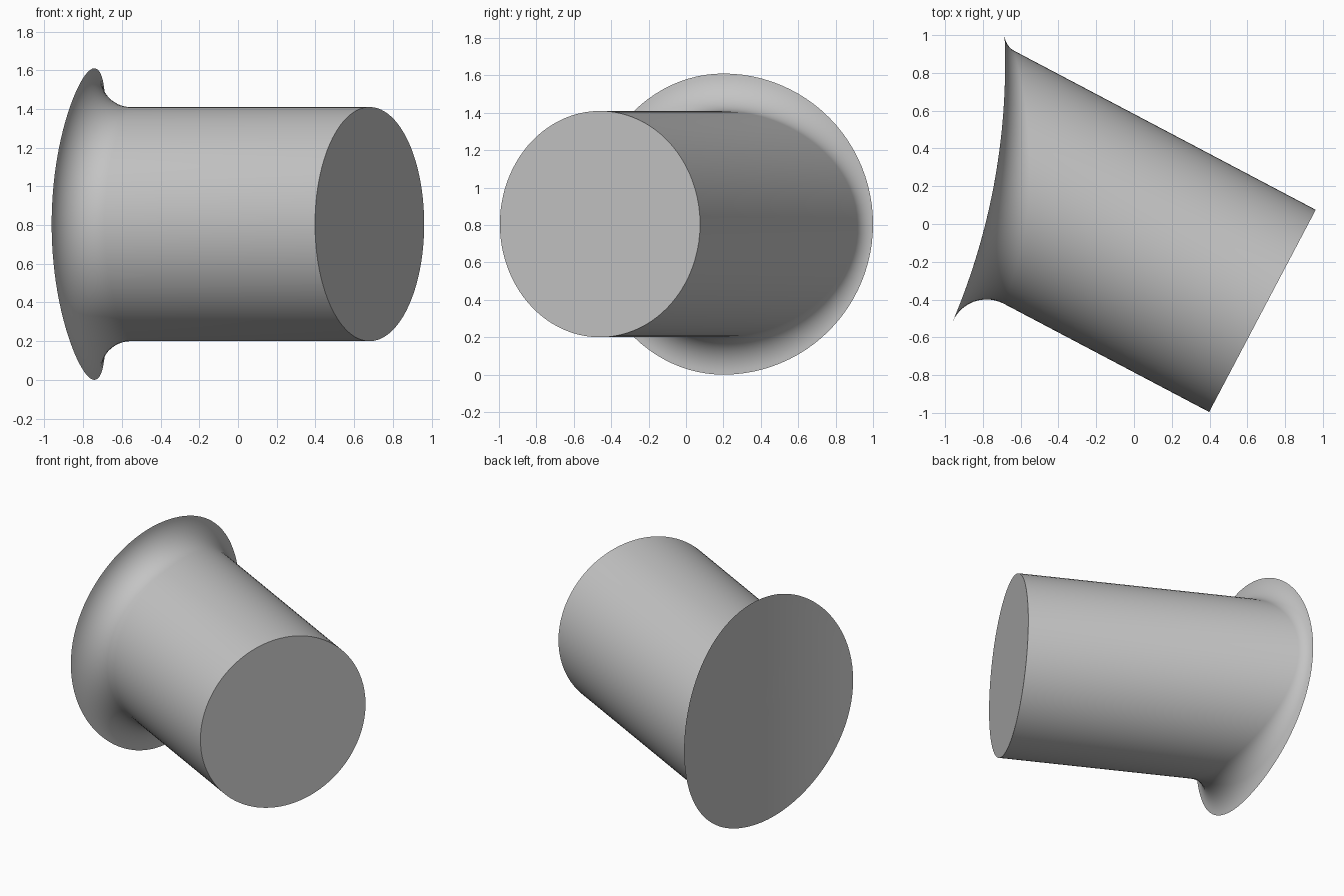
import bpy, bmesh, math
from mathutils import Vector

cube = bpy.data.objects.get("Cube")
if cube:
    bpy.data.objects.remove(cube, do_unlink=True)

# Main dimensions
SEGMENTS = 96
FILLET_STEPS = 12
BACK_RINGS = 10
MID_Z = 0.805
PIPE_RADIUS = 0.605
WALL_RADIUS, WALL_FRONT, WALL_Y = 3.5, -0.682, 0.85
cap_center = Vector((0.68, -0.46, MID_Z))
tilt = math.radians(27.8)
axis = Vector((-math.cos(tilt), math.sin(tilt), 0))
side = Vector((math.sin(tilt), math.cos(tilt), 0))
up = Vector((0, 0, 1))
wall_center = Vector((WALL_FRONT - WALL_RADIUS, WALL_Y, 0))


def on_wall(y, z):
    """Point of the large upright cylinder that the flange sits on."""
    x = wall_center.x + math.sqrt(WALL_RADIUS ** 2 - (y - WALL_Y) ** 2)
    return Vector((x, y, z))


def rim_point(angle, scale=1.0):
    """Flange edge, slightly narrower on the side the pipe leans to."""
    c = math.cos(angle)
    reach = 0.8 if c > 0 else 0.724
    return on_wall(0.2 + scale * reach * c, MID_Z + scale * 0.805 * math.sin(angle))


def pipe_to_wall(start):
    """Where a straight line of the pipe wall meets the large cylinder."""
    d = start - wall_center
    d.z = 0
    b = d.dot(axis)
    return start + axis * (-b - math.sqrt(b * b - d.length_squared + WALL_RADIUS ** 2))


def section(angle):
    """Line from the end cap along the pipe and round the fillet to the rim."""
    rim = rim_point(angle)
    offset = rim - cap_center
    radial = (side * offset.dot(side) + up * offset.z).normalized()
    start = cap_center + radial * PIPE_RADIUS
    corner = pipe_to_wall(start)
    reach = (rim - corner).length
    tangent = corner - axis * reach
    half = (axis.angle(rim - corner)) / 2
    weight = math.cos(half)
    points = [start]
    for i in range(FILLET_STEPS + 1):
        t = i / FILLET_STEPS
        a, b, c = (1 - t) ** 2, 2 * t * (1 - t) * weight, t * t
        points.append((tangent * a + corner * b + rim * c) / (a + b + c))
    return points


# Pipe, fillet and curved back as one closed skin
bm = bmesh.new()
angles = [2 * math.pi * i / SEGMENTS for i in range(SEGMENTS)]
columns = []
for angle in angles:
    points = section(angle)
    points += [rim_point(angle, 1 - k / BACK_RINGS) for k in range(1, BACK_RINGS)]
    columns.append([bm.verts.new(p) for p in points])
hub = bm.verts.new(on_wall(0.2, MID_Z))
for i, col in enumerate(columns):
    nxt = columns[(i + 1) % SEGMENTS]
    for j in range(len(col) - 1):
        bm.faces.new((col[j], nxt[j], nxt[j + 1], col[j + 1]))
    bm.faces.new((col[-1], nxt[-1], hub))
bm.faces.new([col[0] for col in columns])
bmesh.ops.recalc_face_normals(bm, faces=bm.faces)

mesh = bpy.data.meshes.new("flanged_pipe")
bm.to_mesh(mesh)
bm.free()
pipe = bpy.data.objects.new("flanged_pipe", mesh)
bpy.context.collection.objects.link(pipe)

# Plain grey material
grey = bpy.data.materials.new("light_grey")
grey.use_nodes = True
colour = (0.55, 0.55, 0.55, 1)
grey.diffuse_color = colour
grey.node_tree.nodes["Principled BSDF"].inputs["Base Color"].default_value = colour
mesh.materials.append(grey)

# Smooth skin with crisp cap and rim edges
bpy.ops.object.select_all(action="DESELECT")
pipe.select_set(True)
bpy.context.view_layer.objects.active = pipe
bpy.ops.object.shade_smooth_by_angle(angle=math.radians(35))
